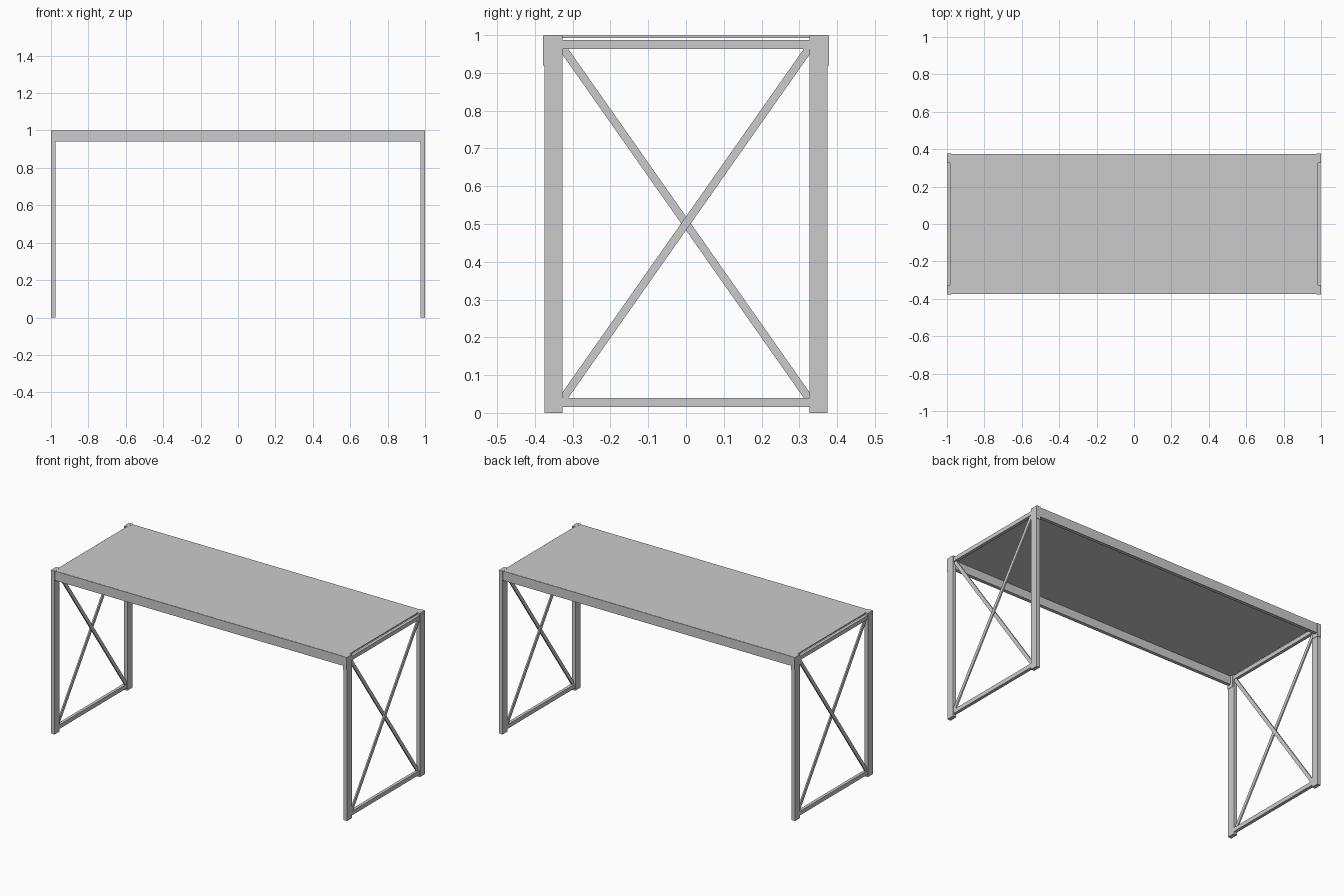
import bpy
import bmesh
from math import atan2, hypot
from mathutils import Matrix, Vector

if "Cube" in bpy.data.objects:
    bpy.data.objects.remove(bpy.data.objects["Cube"])


def box(name, lo, hi, tilt=0.0):
    """Box between two corners, optionally tilted about x through its centre."""
    lo, hi = Vector(lo), Vector(hi)
    size = hi - lo
    bm = bmesh.new()
    bmesh.ops.create_cube(bm, size=1.0)
    bm.transform(Matrix.Rotation(tilt, 4, 'X') @ Matrix.Diagonal((*size, 1.0)))
    mesh = bpy.data.meshes.new(name)
    bm.to_mesh(mesh)
    bm.free()
    obj = bpy.data.objects.new(name, mesh)
    obj.location = (lo + hi) / 2
    bpy.context.collection.objects.link(obj)
    return obj


def mirrored_box(name, x, y, z):
    """Box given by its x, y and z ranges, placed at both signs of x."""
    for side, sx in (("left", -1), ("right", 1)):
        xs = sorted(sx * v for v in x)
        box(f"{side}_{name}", (xs[0], y[0], z[0]), (xs[1], y[1], z[1]))


# Table top sheet
box("table_top", (-0.983, -0.37, 0.992), (0.983, 0.37, 0.999))

for end, sy in (("front", -1), ("back", 1)):
    # Long apron under the table edge
    ya, yb = sorted((sy * 0.353, sy * 0.374))
    box(f"{end}_apron", (-0.98, ya, 0.941), (0.98, yb, 0.9985))
    # Legs and the slightly wider brackets at their tops
    mirrored_box(f"{end}_leg", (0.977, 1.0), sorted((sy * 0.327, sy * 0.375)), (0, 1.0))
    mirrored_box(f"{end}_bracket", (0.975, 0.999), sorted((sy * 0.335, sy * 0.378)), (0.92, 0.9995))

# Top and bottom rails of the end frames
mirrored_box("top_rail", (0.979, 0.998), (-0.33, 0.33), (0.963, 0.987))
mirrored_box("bottom_rail", (0.979, 0.998), (-0.33, 0.33), (0.015, 0.04))

# Crossed diagonal braces, one behind the other
dy, dz = 0.65, 0.925
length, angle = hypot(dy, dz), atan2(dz, dy)
for side, sx in (("left", -1), ("right", 1)):
    for name, slope, x in (("rising", 1, 0.992), ("falling", -1, 0.985)):
        c = Vector((sx * x, 0, 0.5015))
        half = Vector((0.004, length / 2, 0.0105))
        box(f"{side}_{name}_brace", c - half, c + half, slope * angle)
